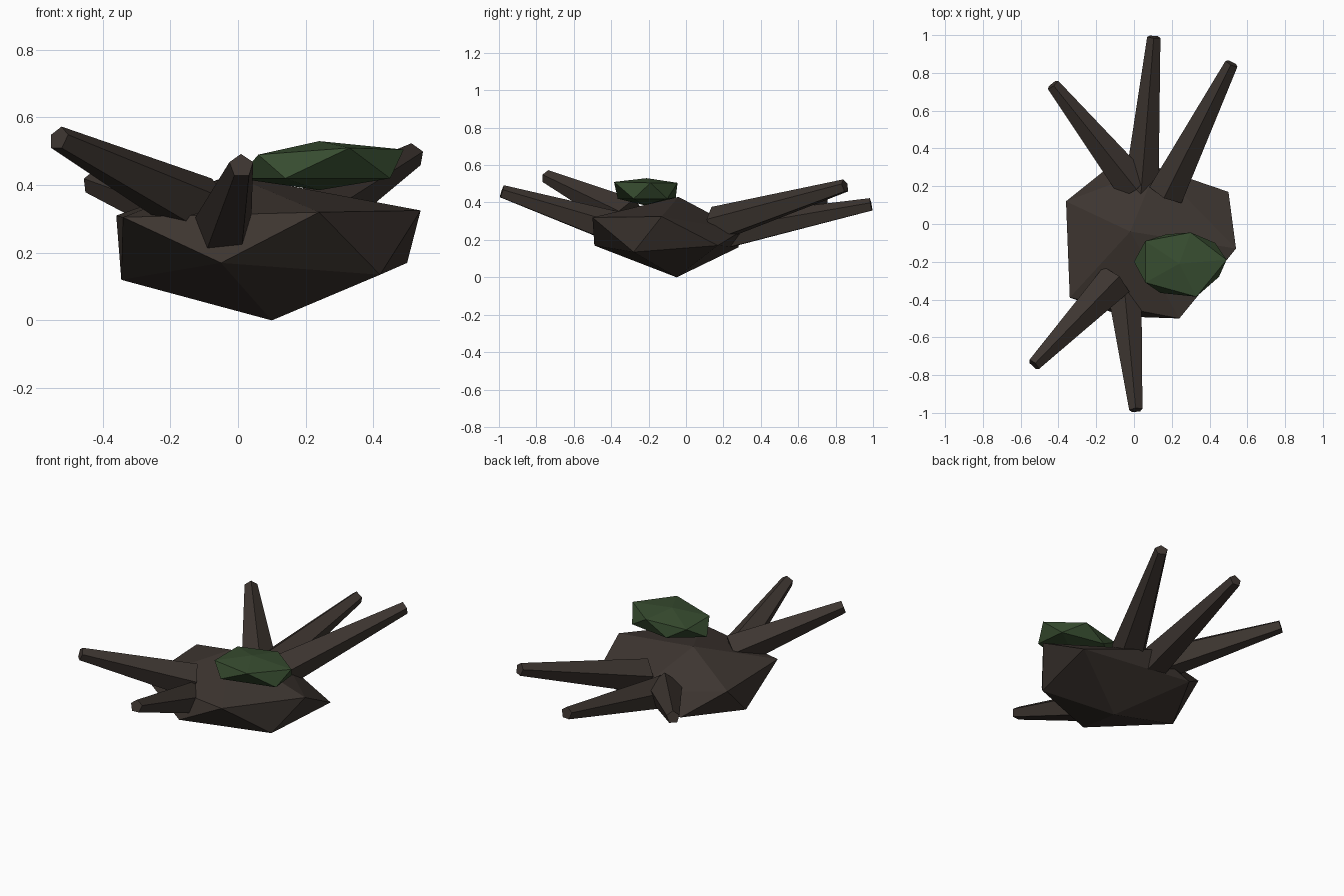
import bpy
import bmesh
from mathutils import Matrix, Vector

cube = bpy.data.objects.get("Cube")
if cube:
    bpy.data.objects.remove(cube, do_unlink=True)


def make_material(name, rgb):
    mat = bpy.data.materials.new(name)
    mat.use_nodes = True
    mat.diffuse_color = (*rgb, 1)
    mat.node_tree.nodes["Principled BSDF"].inputs["Base Color"].default_value = (*rgb, 1)
    return mat


bark = make_material("dark_bark", (0.047, 0.036, 0.030))
moss = make_material("moss_green", (0.038, 0.072, 0.029))


def finish(bm, name, mat):
    bmesh.ops.recalc_face_normals(bm, faces=bm.faces)
    mesh = bpy.data.meshes.new(name)
    bm.to_mesh(mesh)
    bm.free()
    mesh.materials.append(mat)
    obj = bpy.data.objects.new(name, mesh)
    bpy.context.collection.objects.link(obj)
    return obj


def faceted_lump(name, mat, top, upper, lower, bottom):
    """Irregular icosahedron: two poles and two staggered rings."""
    bm = bmesh.new()
    t, b = bm.verts.new(top), bm.verts.new(bottom)
    u = [bm.verts.new(p) for p in upper]
    w = [bm.verts.new(p) for p in lower]
    for i in range(len(u)):
        j = (i + 1) % len(u)
        for tri in ((t, u[i], u[j]), (u[i], w[i], u[j]),
                    (w[i], w[j], u[j]), (b, w[j], w[i])):
            bm.faces.new(tri)
    return finish(bm, name, mat)


def root(name, base, tip, r_base=0.1, r_tip=0.037):
    """Five-sided tapered root with one ridge facing up."""
    base, tip = Vector(base), Vector(tip)
    axis = tip - base
    place = Matrix.Translation((base + tip) / 2) @ axis.to_track_quat('Z', 'Y').to_matrix().to_4x4()
    bm = bmesh.new()
    bmesh.ops.create_cone(bm, cap_ends=True, segments=5, radius1=r_base,
                          radius2=r_tip, depth=axis.length, matrix=place)
    return finish(bm, name, bark)


# Stump body
faceted_lump("stump", bark, (-0.02, -0.04, 0.43),
             [(0.54, -0.13, 0.325), (0.12, 0.30, 0.25), (-0.36, 0.12, 0.31),
              (-0.34, -0.39, 0.305), (0.24, -0.50, 0.32)],
             [(0.50, 0.17, 0.17), (-0.16, 0.28, 0.16), (-0.345, -0.08, 0.12),
              (-0.05, -0.49, 0.17), (0.42, -0.28, 0.135)],
             (0.10, -0.05, 0))

# Moss clump on top
faceted_lump("moss_clump", moss, (0.24, -0.21, 0.53),
             [(0.49, -0.19, 0.505), (0.30, -0.045, 0.505), (0.06, -0.09, 0.49),
              (0.06, -0.31, 0.49), (0.33, -0.385, 0.51)],
             [(0.43, -0.10, 0.42), (0.17, -0.055, 0.425), (0.0, -0.20, 0.42),
              (0.14, -0.365, 0.42), (0.45, -0.28, 0.42)],
             (0.24, -0.22, 0.385))

# Spreading roots
root("back_root", (0.035, 0.14, 0.22), (0.105, 0.99, 0.387))
root("back_left_root", (0.17, 0.16, 0.28), (0.517, 0.85, 0.488))
root("back_right_root", (0.0, 0.20, 0.25), (-0.43, 0.738, 0.408))
root("front_root", (-0.055, -0.30, 0.235), (0.01, -0.985, 0.457))
root("front_right_root", (-0.10, -0.30, 0.325), (-0.53, -0.745, 0.538))
